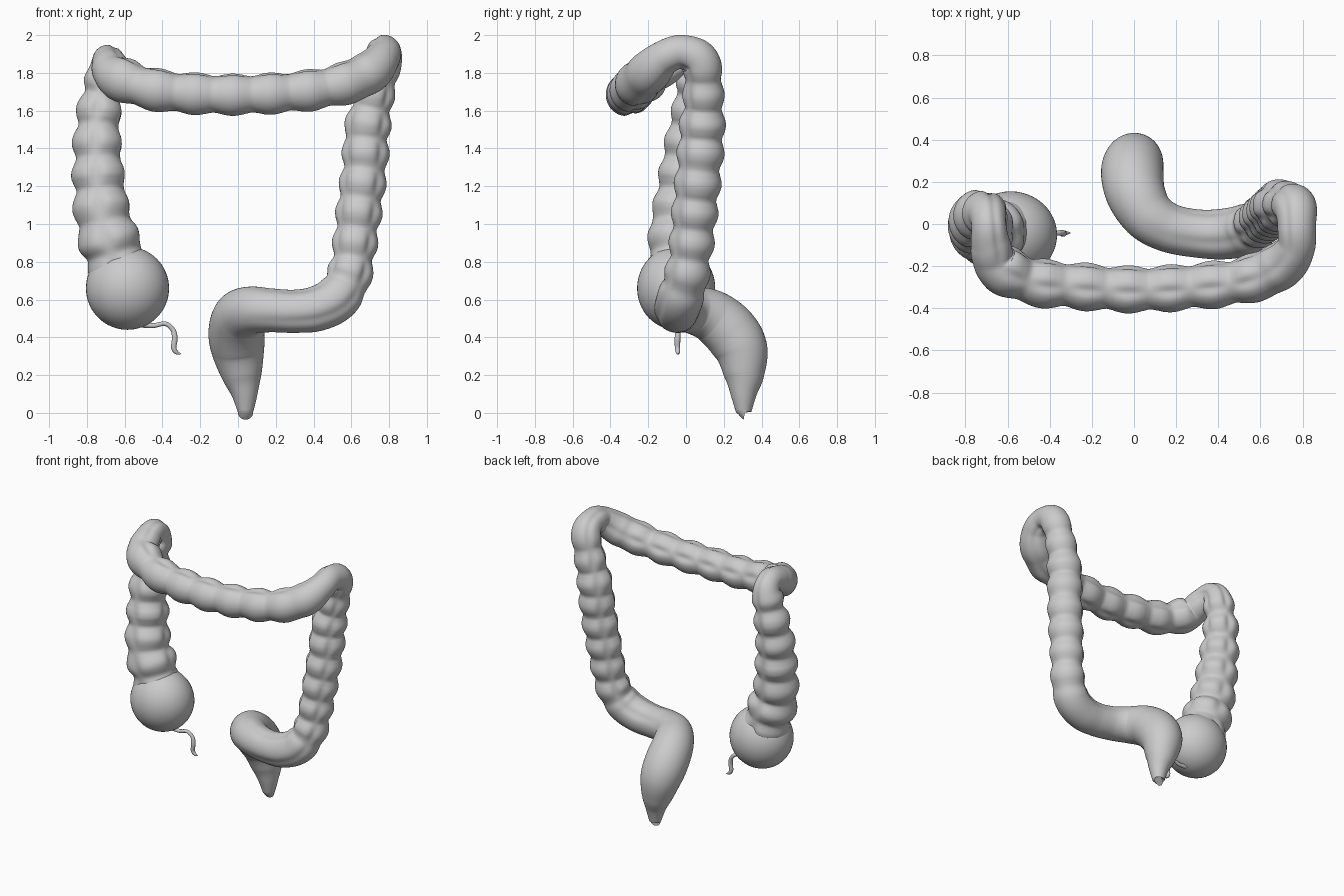
import bpy, bmesh, math
from mathutils import Vector

if "Cube" in bpy.data.objects:
    bpy.data.objects.remove(bpy.data.objects["Cube"])

# Centre line of each section: x, y, z, radius
ascending = [(-.62, -.04, .72, .15), (-.665, -.04, .87, .17), (-.705, -.04, 1.0, .16),
             (-.728, -.02, 1.15, .150), (-.743, .01, 1.4, .136), (-.733, .04, 1.6, .122),
             (-.712, .05, 1.73, .112)]
hepatic_bend = [(-.695, .045, 1.82, .09), (-.688, -.01, 1.865, .082), (-.68, -.09, 1.84, .092)]
transverse = [(-.65, -.19, 1.785, .118), (-.5, -.268, 1.725, .117), (-.3, -.292, 1.695, .114),
              (0, -.31, 1.685, .112), (.3, -.295, 1.70, .112), (.53, -.265, 1.735, .115)]
splenic_bend = [(.69, -.2, 1.80, .112), (.765, -.115, 1.88, .092), (.772, -.02, 1.91, .088),
                (.765, .075, 1.86, .1)]
descending = [(.725, .092, 1.70, .108), (.685, .085, 1.5, .124), (.67, .07, 1.3, .124),
              (.645, .05, 1.1, .124), (.62, .03, .9, .12), (.59, .005, .73, .12)]
sigmoid = [(.525, -.03, .61, .12), (.42, -.048, .553, .117), (.30, -.045, .538, .112),
           (.17, -.02, .543, .115), (.07, .04, .543, .126), (.01, .14, .51, .14),
           (-.008, .235, .43, .148), (.0, .293, .33, .14), (.02, .308, .2, .107),
           (.035, .305, .1, .07), (.04, .305, .005, .041)]


def spline(points, step):
    """Catmull-Rom through 5-value points, returned as evenly spaced samples."""
    P = [Vector(p) for p in points]
    P = [2 * P[0] - P[1]] + P + [2 * P[-1] - P[-2]]
    out, gone = [P[1]], 0
    for a, b, c, d in zip(P, P[1:], P[2:], P[3:]):
        prev = b
        for k in range(1, 61):
            t = k / 60
            q = .5 * (2 * b + (c - a) * t + (2 * a - 5 * b + 4 * c - d) * t * t
                      + (3 * b - a - 3 * c + d) * t ** 3)
            gone += (Vector(q[:3]) - Vector(prev[:3])).length
            prev = q
            if gone >= step:
                out.append(q)
                gone -= step
    out.append(P[-2])
    return out


def frames(S):
    """Twist-free cross-section axes along the samples."""
    C = [Vector(s[:3]) for s in S]
    res, n = [], Vector((0, -1, 0))
    for i in range(len(C)):
        t = (C[min(i + 1, len(C) - 1)] - C[max(i - 1, 0)]).normalized()
        n = (n - t * n.dot(t)).normalized()
        res.append((C[i], n.copy(), t.cross(n)))
    return res


def tube(name, S, sides, radius):
    bm = bmesh.new()
    rings = []
    for i, (c, n, b) in enumerate(frames(S)):
        ring = []
        for k in range(sides):
            a = 2 * math.pi * k / sides
            ring.append(bm.verts.new(c + (n * math.cos(a) + b * math.sin(a)) * radius(i, a)))
        rings.append(ring)
    for r, q in zip(rings, rings[1:]):
        for k in range(sides):
            j = (k + 1) % sides
            bm.faces.new((r[k], r[j], q[j], q[k]))
    bm.faces.new(rings[0][::-1])
    bm.faces.new(rings[-1])
    bmesh.ops.recalc_face_normals(bm, faces=bm.faces)
    me = bpy.data.meshes.new(name)
    bm.to_mesh(me)
    bm.free()
    ob = bpy.data.objects.new(name, me)
    bpy.context.collection.objects.link(ob)
    smooth(ob)


def smooth(ob):
    bpy.ops.object.select_all(action='DESELECT')
    ob.select_set(True)
    bpy.context.view_layer.objects.active = ob
    bpy.ops.object.shade_smooth_by_angle(angle=math.radians(50))


# Fifth value: strength of the pouches in each section
path = []
for part, amp in ((ascending, .027), (hepatic_bend, .004), (transverse, .019),
                  (splenic_bend, .002), (descending, .021), (sigmoid, 0)):
    path += [p + (amp,) for p in part]
STEP = .0125
colon = spline(path, STEP)
F = frames(colon)


def nearest(x, y, z):
    return min(range(len(F)), key=lambda i: (F[i][0] - Vector((x, y, z))).length)


# Pouch rhythm: last sample of the section, sample at a pouch's crest, spacing
rhythm = [(nearest(-.688, -.01, 1.865), nearest(-.72, -.03, 1.09), .172),
          (nearest(.772, -.02, 1.91), nearest(-.03, -.31, 1.685), .2),
          (len(F), nearest(.66, .06, 1.22), .16)]

# Muscle bands, oriented at the middle of the descending section
mid = nearest(.65, .05, 1.15)
bands = []
for deg in (-48, 135, 215):
    d = Vector((math.cos(math.radians(deg)), math.sin(math.radians(deg)), 0))
    bands.append(math.atan2(d.dot(F[mid][2]), d.dot(F[mid][1])))


def colon_radius(i, a):
    r, amp = colon[i][3], max(colon[i][4], 0)
    end, crest, pitch = next(s for s in rhythm if i <= s[0])
    pouch = (.5 + .5 * math.cos(2 * math.pi * (i - crest) * STEP / pitch)) ** .7
    groove = 0
    for g in bands:
        d = (a - g + math.pi) % (2 * math.pi) - math.pi
        groove = max(groove, math.exp(-(d / .23) ** 2))
    fade = min(1, max(0, (len(colon) - i) * STEP - .7) / .35)
    return (r + .003 * fade - amp * (1 - pouch) * (1 - .4 * groove)
            - groove * fade * (.008 + .35 * amp * pouch))


tube("colon", colon, 56, colon_radius)

# Caecum pouch
bpy.ops.mesh.primitive_uv_sphere_add(segments=48, ring_count=32, radius=.22,
                                     location=(-.585, -.052, .66))
caecum = bpy.context.object
caecum.name = "caecum"
caecum.scale = (1, .94, 1)
smooth(caecum)

# Appendix
tail = spline([(-.52, -.05, .47, .018, 0), (-.45, -.05, .462, .013, 0), (-.385, -.045, .472, .012, 0),
               (-.345, -.042, .44, .013, 0), (-.335, -.045, .395, .015, 0),
               (-.34, -.045, .345, .014, 0), (-.325, -.043, .32, .011, 0),
               (-.303, -.042, .312, .003, 0)], .007)
tube("appendix", tail, 16, lambda i, a: tail[i][3])
